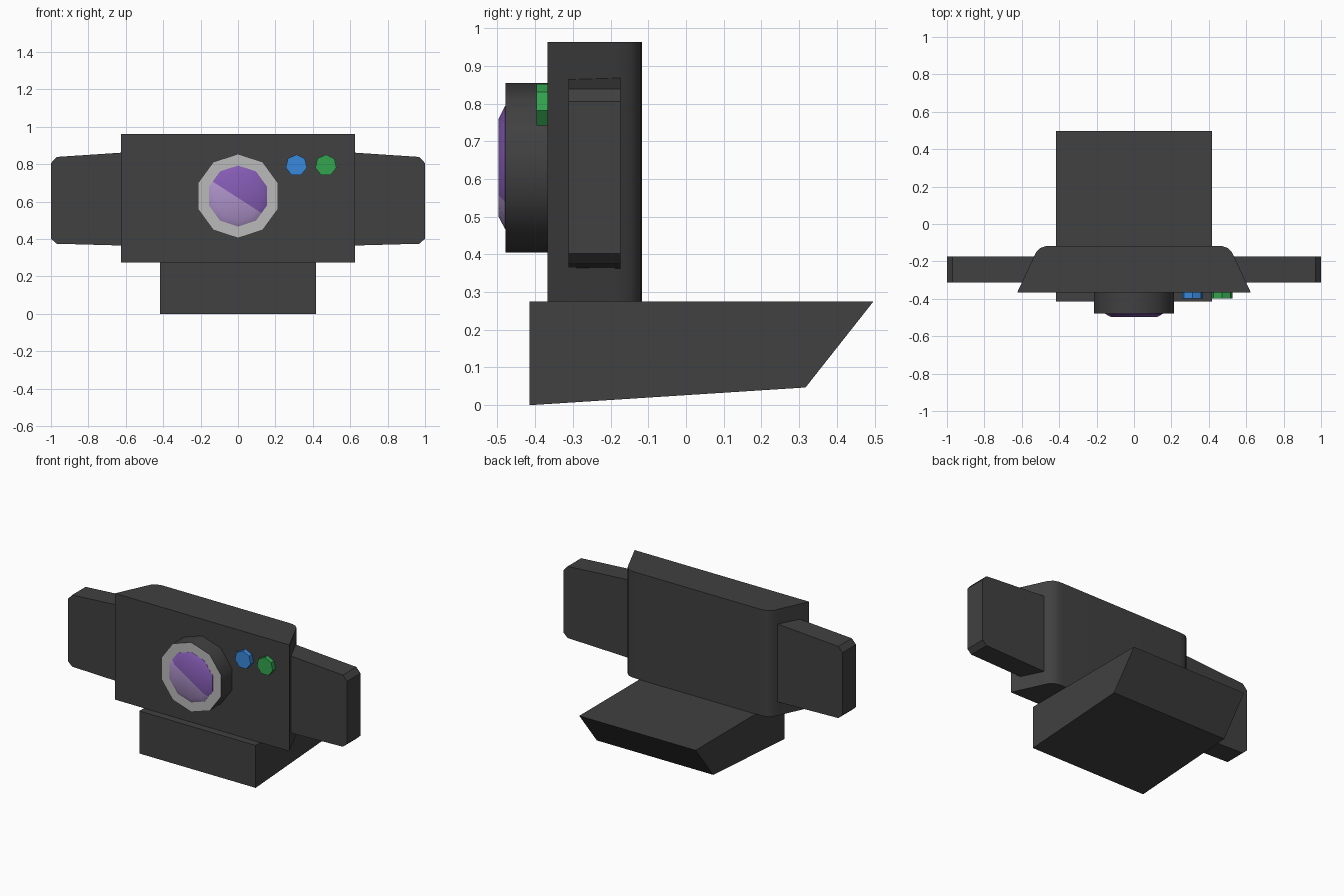
import bpy, bmesh, math
from mathutils import Vector

if "Cube" in bpy.data.objects:
    bpy.data.objects.remove(bpy.data.objects["Cube"])


def material(name, rgb):
    m = bpy.data.materials.new(name)
    m.diffuse_color = (*rgb, 1)
    m.use_nodes = True
    m.node_tree.nodes["Principled BSDF"].inputs["Base Color"].default_value = m.diffuse_color
    return m


DARK = material("charcoal", (0.052, 0.052, 0.052))
GREY = material("light_grey", (0.49, 0.49, 0.49))
BLUE = material("blue", (0.04, 0.25, 0.72))
GREEN = material("green", (0.034, 0.37, 0.08))
PURPLE = material("purple", (0.23, 0.105, 0.45))
LAVENDER = material("lavender", (0.42, 0.29, 0.59))


def finish(name, bm, mats, angle=0):
    bmesh.ops.recalc_face_normals(bm, faces=bm.faces[:])
    me = bpy.data.meshes.new(name)
    bm.to_mesh(me)
    bm.free()
    for m in mats:
        me.materials.append(m)
    ob = bpy.data.objects.new(name, me)
    bpy.context.collection.objects.link(ob)
    if angle:
        bpy.ops.object.select_all(action='DESELECT')
        ob.select_set(True)
        bpy.context.view_layer.objects.active = ob
        bpy.ops.object.shade_smooth_by_angle(angle=math.radians(angle))
    return ob


def loft(rings):
    """Join rings of points with side faces and close both ends."""
    bm = bmesh.new()
    loops = [[bm.verts.new(p) for p in r] for r in rings]
    n = len(loops[0])
    for a, b in zip(loops, loops[1:]):
        for i in range(n):
            j = (i + 1) % n
            bm.faces.new((a[i], a[j], b[j], b[i]))
    bm.faces.new(loops[0])
    bm.faces.new(loops[-1])
    return bm


def disc(cx, cz, r, n, y):
    """Polygon facing the front with one corner straight up."""
    return [(cx + r * math.sin(math.tau * i / n), y,
             cz + r * math.cos(math.tau * i / n)) for i in range(n)]


# Body: plan outline with rounded back corners
half = [(0.625, -0.367), (0.54, -0.185), (0.522, -0.148), (0.50, -0.128),
        (0.475, -0.119), (0.44, -0.117)]
plan = half + [(-x, y) for x, y in reversed(half)]
finish("body", loft([[(x, y, z) for x, y in plan] for z in (0.275, 0.963)]),
       [DARK], 40)

# Stand: wedge side profile
side = [(-0.415, 0), (0.317, 0.047), (0.497, 0.275), (-0.415, 0.275)]
finish("stand", loft([[(x, y, z) for y, z in side] for x in (-0.417, 0.417)]), [DARK])

# Side wings: tapered, with clipped outer corners
wing = [(0.5, 0.362), (0.97, 0.375), (1.0, 0.402), (1.0, 0.806),
        (0.97, 0.839), (0.5, 0.87)]
for s, label in ((-1, "left"), (1, "right")):
    finish(label + "_wing",
           loft([[(s * x, y, z) for x, z in wing] for y in (-0.312, -0.174)]),
           [DARK], 40)

# Lens barrel with a light front face
bm = loft([disc(0, 0.63, 0.225, 10, y) for y in (-0.36, -0.479)])
for f in bm.faces:
    f.material_index = int(f.calc_center_median().y < -0.47)
finish("lens_barrel", bm, [DARK, GREY], 40)

# Lens glass: shallow dome, split diagonally into two colours
bm = loft([disc(0, 0.63, r, 10, y)
           for r, y in ((0.163, -0.47), (0.163, -0.48), (0.13, -0.497))])
origin, normal = Vector((0, 0, 0.62)), Vector((0.54, 0, 0.84))
bmesh.ops.bisect_plane(bm, geom=bm.verts[:] + bm.edges[:] + bm.faces[:],
                       plane_co=origin, plane_no=normal)
for f in bm.faces:
    f.material_index = int((f.calc_center_median() - origin).dot(normal) < 0)
finish("lens_glass", bm, [PURPLE, LAVENDER], 60)

# Buttons
for name, x, m in (("blue_button", 0.312, BLUE), ("green_button", 0.47, GREEN)):
    finish(name, loft([disc(x, 0.794, 0.058, 7, y) for y in (-0.36, -0.397)]), [m])
